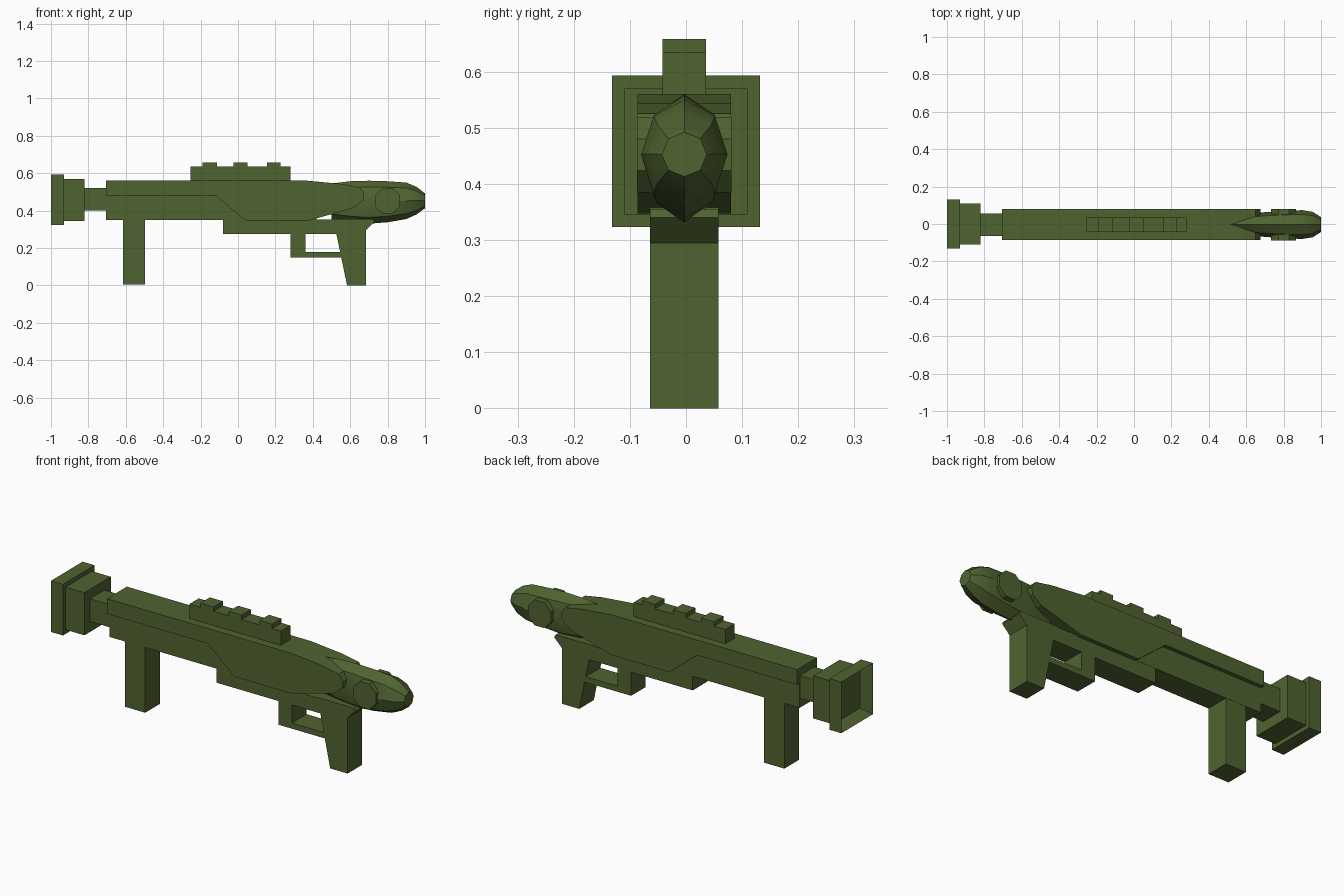
import bpy, bmesh, math

if "Cube" in bpy.data.objects:
    bpy.data.objects.remove(bpy.data.objects["Cube"])

CY = -0.003  # the gun's centreline sits slightly off the muzzle's

olive = bpy.data.materials.new("olive")
olive.diffuse_color = (0.08, 0.125, 0.03, 1)
olive.use_nodes = True
olive.node_tree.nodes["Principled BSDF"].inputs["Base Color"].default_value = olive.diffuse_color


def finish(name, bm):
    bmesh.ops.recalc_face_normals(bm, faces=bm.faces)
    me = bpy.data.meshes.new(name)
    bm.to_mesh(me)
    bm.free()
    ob = bpy.data.objects.new(name, me)
    bpy.context.collection.objects.link(ob)
    me.materials.append(olive)
    return ob


def slab(name, pts, half, cy=CY):
    """Side profile in x/z, extruded symmetrically across y."""
    bm = bmesh.new()
    face = bm.faces.new([bm.verts.new((x, cy - half, z)) for x, z in pts])
    ext = bmesh.ops.extrude_face_region(bm, geom=[face])
    verts = [v for v in ext["geom"] if isinstance(v, bmesh.types.BMVert)]
    bmesh.ops.translate(bm, verts=verts, vec=(0, 2 * half, 0))
    return finish(name, bm)


def box(name, x0, x1, z0, z1, half, cy=CY):
    return slab(name, [(x0, z0), (x1, z0), (x1, z1), (x0, z1)], half, cy)


# Muzzle flange with a square recess in its front
flange = box("muzzle_flange", -1, -0.93, 0.323, 0.593, 0.132, 0)
bm = bmesh.new()
bm.from_mesh(flange.data)
mouth = min(bm.faces, key=lambda f: f.calc_center_median().x)
bmesh.ops.inset_region(bm, faces=[mouth], thickness=0.035)
bmesh.ops.translate(bm, verts=mouth.verts, vec=(0.06, 0, 0))
bm.to_mesh(flange.data)
bm.free()

# Muzzle collar and neck
box("muzzle_collar", -0.93, -0.82, 0.345, 0.57, 0.11, 0)
box("muzzle_neck", -0.82, -0.69, 0.40, 0.52, 0.06)

# Body core, wider upper shell, underside block
box("body_core", -0.705, 0.42, 0.35, 0.50, 0.062)
slab("body_shell", [(-0.705, 0.56), (-0.705, 0.48), (-0.12, 0.48), (0.04, 0.347),
                    (0.38, 0.347), (0.62, 0.415), (0.67, 0.455), (0.675, 0.49),
                    (0.65, 0.525), (0.55, 0.543), (0.37, 0.56)], 0.083)
box("underside_block", -0.08, 0.56, 0.275, 0.352, 0.061)

# Grips
box("front_grip", -0.615, -0.497, 0.005, 0.36, 0.061)
slab("rear_grip", [(0.50, 0.355), (0.525, 0.28), (0.583, 0), (0.685, 0),
                   (0.685, 0.295), (0.73, 0.34), (0.72, 0.355)], 0.061)

# Trigger guard
slab("trigger_guard", [(0.28, 0.28), (0.28, 0.15), (0.56, 0.15), (0.56, 0.18),
                       (0.36, 0.18), (0.36, 0.28)], 0.061)

# Top rail with three teeth, one continuous profile
profile = [(-0.255, 0.555), (-0.255, 0.635)]
for a, b in ((-0.19, -0.113), (-0.025, 0.05), (0.155, 0.228)):
    profile += [(a, 0.635), (a, 0.658), (b, 0.658), (b, 0.635)]
profile += [(0.28, 0.635), (0.28, 0.555)]
slab("top_rail", profile, 0.039)

# Rounded rear housing lofted through octagonal rings: x, z low, z high, half width
rings = [(0.50, 0.355, 0.545, 0.035), (0.60, 0.338, 0.557, 0.055),
         (0.70, 0.33, 0.56, 0.066), (0.80, 0.338, 0.557, 0.073),
         (0.90, 0.355, 0.55, 0.077), (0.955, 0.38, 0.527, 0.068),
         (1.0, 0.413, 0.492, 0.04)]
bm = bmesh.new()
loops = []
for x, lo, hi, w in rings:
    loops.append([bm.verts.new((x, CY + w * math.sin(k * math.pi / 4),
                                (lo + hi) / 2 + (hi - lo) / 2 * math.cos(k * math.pi / 4)))
                  for k in range(8)])
for a, b in zip(loops, loops[1:]):
    for k in range(8):
        n = (k + 1) % 8
        bm.faces.new((a[k], a[n], b[n], b[k]))
bm.faces.new(loops[0])
bm.faces.new(loops[-1])
housing = finish("rear_housing", bm)
bpy.context.view_layer.objects.active = housing
housing.select_set(True)
bpy.ops.object.shade_smooth_by_angle(angle=math.radians(30))

# Octagonal side knobs, running through the housing
knob = [(0.80 + 0.073 * math.cos((k + 0.5) * math.pi / 4),
         0.452 + 0.073 * math.sin((k + 0.5) * math.pi / 4)) for k in range(8)]
slab("side_knobs", knob, 0.084)
